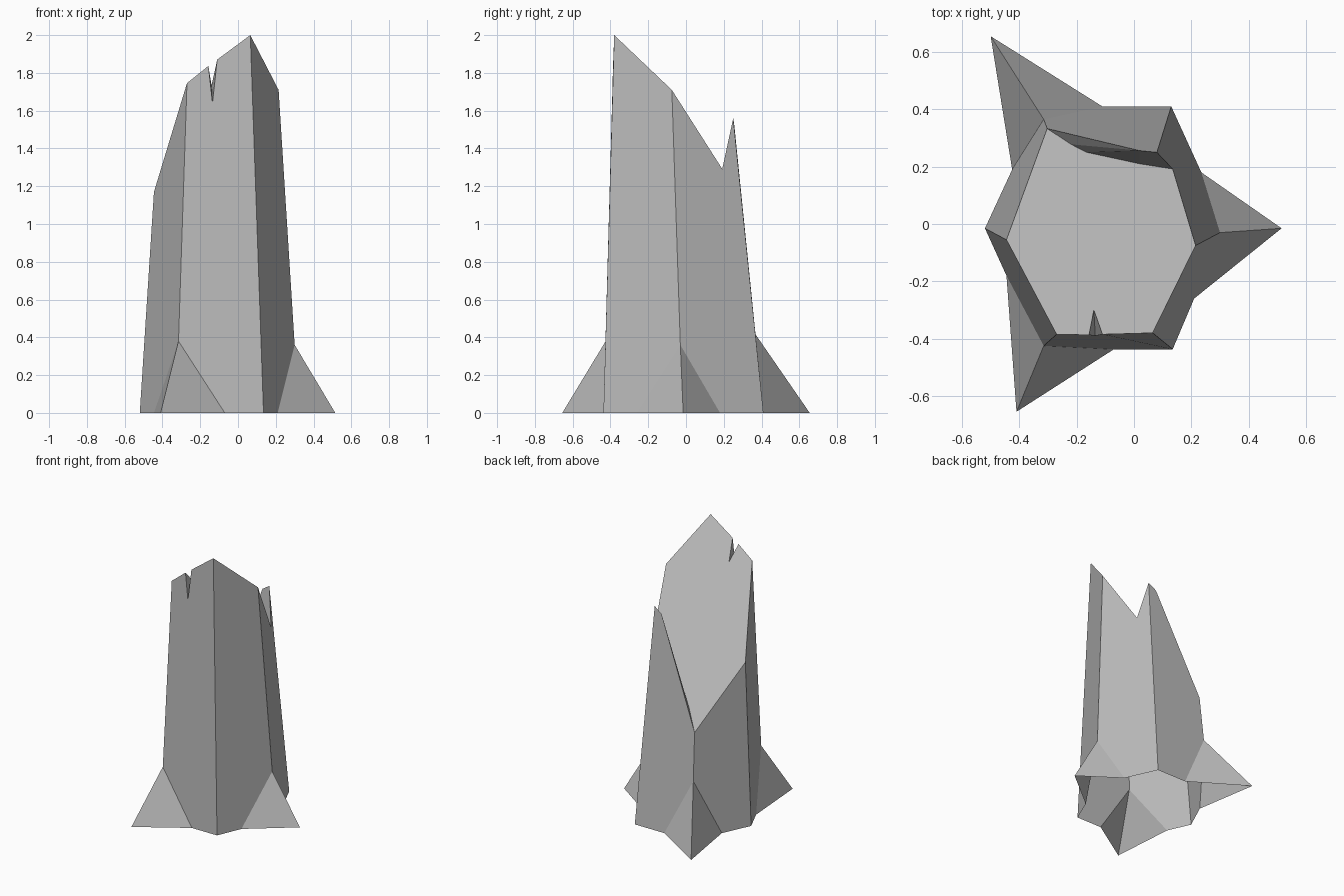
import bpy, bmesh
from mathutils import Vector

cube = bpy.data.objects.get("Cube")
if cube:
    bpy.data.objects.remove(cube, do_unlink=True)

grey = bpy.data.materials.new("weathered_grey")
grey.use_nodes = True
grey.diffuse_color = (0.5, 0.5, 0.5, 1)
grey.node_tree.nodes["Principled BSDF"].inputs["Base Color"].default_value = (0.5, 0.5, 0.5, 1)


def build(name, faces):
    """Flat-shaded mesh object from lists of corner points, welded together."""
    bm = bmesh.new()
    for pts in faces:
        bm.faces.new([bm.verts.new(p) for p in pts])
    bmesh.ops.remove_doubles(bm, verts=bm.verts, dist=0.0005)
    mesh = bpy.data.meshes.new(name)
    bm.to_mesh(mesh)
    bm.free()
    mesh.materials.append(grey)
    obj = bpy.data.objects.new(name, mesh)
    bpy.context.collection.objects.link(obj)
    return obj


def on_cut(x, y, lift=0):
    """Point on the slanting broken top."""
    return Vector((x, y, 2 + 0.778 * (x - 0.065) - 1.334 * (y + 0.38) + lift))


# Upper corners, counter-clockwise from the left side
left, front_l, front_r = on_cut(-0.445, -0.055), on_cut(-0.27, -0.385), on_cut(0.065, -0.38)
right, back_l = on_cut(0.215, -0.075), on_cut(-0.303, 0.333)
peak, shoulder = Vector((0.08, 0.25, 1.56)), Vector((0.02, 0.256, 1.52))
dip = on_cut(0.135, 0.192)
# Front split
split_a, split_c, split_in = on_cut(-0.157, -0.387), on_cut(-0.11, -0.385), on_cut(-0.14, -0.30)
split_b = Vector((-0.135, -0.39, 1.64))
# Foot of the back splinter
foot = [on_cut(-0.22, 0.278), on_cut(-0.165, 0.25), on_cut(0.02, 0.21)]

# Each corner: top, ground point before, ground point after, root apex, root tip
corners = [
    (left, (-0.52, -0.015, 0), (-0.52, -0.015, 0), None, None),
    (front_l, (-0.445, -0.18, 0), (-0.07, -0.437, 0), (-0.315, -0.425, 0.38), (-0.41, -0.655, 0)),
    (front_r, (0.135, -0.437, 0), (0.135, -0.437, 0), None, None),
    (right, (0.21, -0.26, 0), (0.235, 0.18, 0), (0.30, -0.03, 0.36), (0.515, -0.015, 0)),
    (peak, (0.13, 0.41, 0), (0.13, 0.41, 0), None, None),
    (back_l, (-0.11, 0.41, 0), (-0.425, 0.19, 0), (-0.315, 0.365, 0.42), (-0.50, 0.655, 0)),
]
broken_edge = {1: [split_a, split_b, split_c], 3: [dip], 4: [shoulder]}

# Trunk walls and flared roots
walls, roots = [], []
for i, (top, before, after, apex, tip) in enumerate(corners):
    n_top, n_before, _, n_apex, _ = corners[(i + 1) % len(corners)]
    pts = [after, n_before] + ([n_apex] if n_apex else []) + [n_top]
    pts += broken_edge.get(i, [])[::-1] + [top] + ([apex] if apex else [])
    walls.append(pts)
    if apex:
        roots += [[before, tip, apex], [tip, after, apex]]
build("trunk_walls", walls)
build("roots", roots)

# Broken top with the split and the inner side of the splinter
build("broken_top", [
    [left, front_l, split_a, split_in, split_c, front_r, right, dip] + foot[::-1] + [back_l],
    [split_a, split_b, split_in], [split_c, split_in, split_b]])
chain = [back_l] + foot
splinter = [[a, b, shoulder] for a, b in zip(chain, chain[1:])]
build("back_splinter", splinter + [[foot[2], dip, peak, shoulder]])

# Growth rings as thin stacked plates
rings = [
    [(-0.22, 0.278), (-0.328, 0.07), (-0.315, -0.13), (-0.28, -0.23), (-0.19, -0.285), (-0.14, -0.3),
     (-0.02, -0.255), (0.06, -0.2), (0.095, 0), (0.07, 0.12), (0.02, 0.21), (-0.165, 0.25)],
    [(-0.215, 0.115), (-0.28, -0.045), (-0.2, -0.21), (-0.01, -0.115), (0.02, -0.055), (-0.07, 0.115)],
    [(-0.12, 0.01), (-0.23, -0.1), (-0.13, -0.14), (-0.08, -0.06)],
]
for n, ring in enumerate(rings, 1):
    build(f"growth_ring_{n}", [[on_cut(x, y, 0.002 * n) for x, y in ring]])
